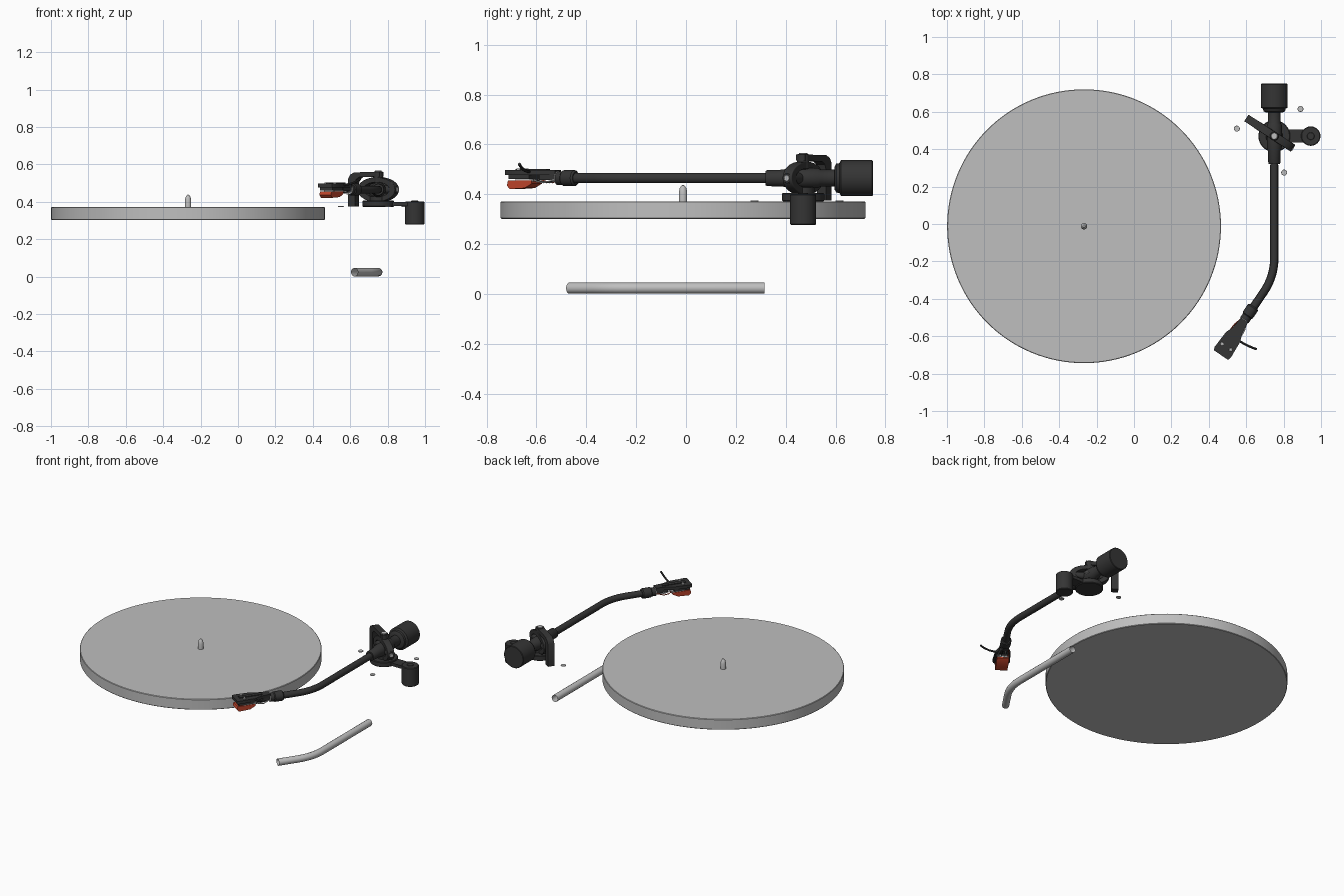
import bpy, bmesh, math
from mathutils import Matrix, Vector

cube = bpy.data.objects.get("Cube")
if cube:
    bpy.data.objects.remove(cube, do_unlink=True)


def material(name, r, g, b):
    m = bpy.data.materials.new(name)
    m.use_nodes = True
    m.diffuse_color = (r, g, b, 1)
    m.node_tree.nodes["Principled BSDF"].inputs["Base Color"].default_value = (r, g, b, 1)
    return m


DARK = material("charcoal", 0.035, 0.035, 0.035)
SILVER = material("silver", 0.52, 0.52, 0.52)
RED = material("red", 0.55, 0.06, 0.025)
WHITE = material("white", 0.75, 0.75, 0.75)
parts = []


def add(name, mesh, mat, matrix):
    mesh.materials.clear()
    mesh.materials.append(mat)
    mesh.transform(matrix)
    ob = bpy.data.objects.new(name, mesh)
    bpy.context.collection.objects.link(ob)
    parts.append(ob)
    return ob


def from_bmesh(name, bm, mat, matrix):
    bmesh.ops.recalc_face_normals(bm, faces=bm.faces)
    mesh = bpy.data.meshes.new(name)
    bm.to_mesh(mesh)
    bm.free()
    return add(name, mesh, mat, matrix)


def lathe(name, profile, mat, matrix, steps=32):
    """Spin (radius, height) points about local z."""
    bm = bmesh.new()
    vs = [bm.verts.new((r, 0, h)) for r, h in profile]
    edges = [bm.edges.new(p) for p in zip(vs, vs[1:])]
    bmesh.ops.spin(bm, geom=vs + edges, cent=(0, 0, 0), axis=(0, 0, 1),
                   angle=math.tau, steps=steps, use_duplicate=False)
    bmesh.ops.remove_doubles(bm, verts=bm.verts, dist=0.0002)
    return from_bmesh(name, bm, mat, matrix)


def drum(name, r, z0, z1, mat, matrix, bevel=0.003, steps=32):
    profile = [(0, z0), (r - bevel, z0), (r, z0 + bevel),
               (r, z1 - bevel), (r - bevel, z1), (0, z1)]
    return lathe(name, profile, mat, matrix, steps)


def prism(name, outline, z0, z1, mat, matrix):
    bm = bmesh.new()
    face = bm.faces.new([bm.verts.new((x, y, z0)) for x, y in outline])
    top = bmesh.ops.extrude_face_region(bm, geom=[face])["geom"]
    bmesh.ops.translate(bm, vec=(0, 0, z1 - z0),
                        verts=[g for g in top if isinstance(g, bmesh.types.BMVert)])
    return from_bmesh(name, bm, mat, matrix)


def box(name, x0, x1, y0, y1, z0, z1, mat, matrix):
    return prism(name, [(x0, y0), (x1, y0), (x1, y1), (x0, y1)], z0, z1, mat, matrix)


def curve_mesh(name, splines, mat, matrix, closed=False, dims="3D", **settings):
    cu = bpy.data.curves.new(name, "CURVE")
    cu.dimensions = dims
    for k, v in settings.items():
        setattr(cu, k, v)
    for pts in splines:
        sp = cu.splines.new("POLY")
        sp.points.add(len(pts) - 1)
        for p, co in zip(sp.points, pts):
            p.co = (*co, 1)
        sp.use_cyclic_u = closed
    tmp = bpy.data.objects.new(name + " path", cu)
    mesh = bpy.data.meshes.new_from_object(tmp)
    bpy.data.objects.remove(tmp)
    return add(name, mesh, mat, matrix)


def at(x, y, z=0):
    return Matrix.Translation((x, y, z))


I = Matrix.Identity(4)
ARM_X, ARM_Z, PIVOT_Y = 0.75, 0.465, 0.47
BEND = math.radians(34)

# platter and spindle
platter = at(-0.267, -0.012)
drum("platter", 0.732, 0.302, 0.372, SILVER, platter, 0.003, 128)
lathe("spindle", [(0, 0.37), (0.017, 0.37), (0.017, 0.408), (0.013, 0.425),
                  (0.006, 0.436), (0, 0.438)], SILVER, platter, 24)


# bent tubes: straight run, arc, then straight to the head end
def arm_path(y_start, tail, z):
    radius, y_arc = 0.32, -0.182
    pts = [(ARM_X, y_start, z)]
    for i in range(13):
        a = BEND * i / 12
        pts.append((ARM_X - radius * (1 - math.cos(a)), y_arc - radius * math.sin(a), z))
    x, y, _ = pts[-1]
    pts.append((x - tail * math.sin(BEND), y - tail * math.cos(BEND), z))
    return pts


curve_mesh("arm_tube", [arm_path(0.36, 0.14, ARM_Z)], DARK, I,
           bevel_depth=0.021, bevel_resolution=5, use_fill_caps=True)
curve_mesh("spare_tube", [arm_path(0.315, 0.13, 0.0235)], SILVER, I,
           bevel_depth=0.0225, bevel_resolution=5)

# rear shaft and counterweight, turned about the arm axis
back = at(ARM_X, 0, ARM_Z) @ Matrix.Rotation(-math.pi / 2, 4, "X")
lathe("arm_shaft", [(0, 0.32), (0.029, 0.32), (0.032, 0.325), (0.034, 0.39),
                    (0.04, 0.41), (0.04, 0.53), (0.034, 0.54), (0.034, 0.605),
                    (0, 0.605)], DARK, back)
lathe("counterweight", [(0, 0.596), (0.045, 0.596), (0.058, 0.603), (0.06, 0.616),
                        (0.072, 0.622), (0.072, 0.747), (0.069, 0.75), (0, 0.75)],
      DARK, back, 48)

# base plate, side bracket and lift cylinder
pivot = at(ARM_X, PIVOT_Y)
drum("arm_base", 0.085, 0.372, 0.406, DARK, pivot, 0.004, 48)
drum("base_column", 0.045, 0.40, 0.43, DARK, pivot)
box("side_bracket", 0.81, 0.945, 0.435, 0.505, 0.378, 0.398, DARK, I)
side = at(0.945, PIVOT_Y)
drum("side_cylinder", 0.052, 0.277, 0.402, DARK, side, 0.004, 40)
drum("cylinder_cap", 0.02, 0.40, 0.406, DARK, side, 0.002)

# gimbal ring and hooked post, drawn in an upright plane turned across the arm
gimbal = (at(ARM_X, PIVOT_Y, ARM_Z) @ Matrix.Rotation(math.radians(-33), 4, "Z")
          @ Matrix.Rotation(math.pi / 2, 4, "X"))


def ellipse(a, b, n=40):
    return [(a * math.cos(math.tau * i / n), b * math.sin(math.tau * i / n), 0)
            for i in range(n)]


curve_mesh("gimbal_ring", [ellipse(0.116, 0.062), ellipse(0.088, 0.042)], DARK, gimbal,
           closed=True, dims="2D", fill_mode="BOTH", extrude=0.018, bevel_depth=0.004)
prism("hooked_post", [(-0.178, -0.09), (-0.178, 0.06), (-0.165, 0.08), (-0.14, 0.092),
                      (0.02, 0.095), (0.02, 0.07), (-0.11, 0.066), (-0.128, 0.055),
                      (-0.136, 0.035), (-0.136, -0.09)], -0.021, 0.021, DARK, gimbal)
for s in (-1, 1):
    axis = gimbal @ Matrix.Rotation(s * math.pi / 2, 4, "Y")
    drum("side_bearing", 0.022, 0.03, 0.118, DARK, axis)
    drum("side_bearing_screw", 0.012, 0.117, 0.122, SILVER, axis, 0.001, 20)
drum("top_bearing", 0.024, 0.50, 0.562, DARK, pivot)
drum("top_bearing_screw", 0.017, 0.56, 0.566, SILVER, pivot, 0.001, 24)

# mounting screw discs
for x, y in ((0.55, 0.51), (0.89, 0.615), (0.803, 0.275)):
    drum("mounting_screw", 0.016, 0.371, 0.376, SILVER, at(x, y), 0.001, 20)

# head, laid out along local -y
head = at(0.62, -0.47, ARM_Z) @ Matrix.Rotation(-BEND, 4, "Z")
forward = head @ Matrix.Rotation(math.pi / 2, 4, "X")
lathe("head_collar", [(0, -0.035), (0.026, -0.035), (0.032, -0.028), (0.032, 0.022),
                      (0.027, 0.027), (0.027, 0.05), (0, 0.05)], DARK, forward)
drum("collar_ring", 0.028, 0.05, 0.054, SILVER, forward, 0.001)
half = [(0.022, -0.052), (0.03, -0.12), (0.046, -0.16), (0.052, -0.26), (0.046, -0.278)]
outline = half + [(-x, y) for x, y in reversed(half)]
prism("headshell", outline, 0.012, 0.032, DARK, head)
box("headshell_neck", -0.02, 0.02, -0.13, -0.05, -0.008, 0.02, DARK, head)
box("headshell_rib", -0.012, 0.012, -0.25, -0.1, 0.03, 0.037, DARK, head)
for s in (-1, 1):
    drum("cartridge_screw", 0.009, 0.03, 0.039, SILVER, head @ at(s * 0.028, -0.225), 0.001, 16)

# finger lift
curve_mesh("finger_lift", [[(0.02, -0.165, 0.026), (0.055, -0.16, 0.026),
                            (0.085, -0.157, 0.031), (0.115, -0.152, 0.042),
                            (0.14, -0.146, 0.057)]], DARK, head,
           bevel_depth=0.006, bevel_resolution=2, use_fill_caps=True)

# cartridge: dark mount, pale body, red nose wedge
box("cartridge_mount", -0.04, 0.04, -0.265, -0.165, -0.004, 0.013, DARK, head)
box("cartridge_body", -0.034, 0.034, -0.235, -0.15, -0.014, -0.003, SILVER, head)
wedge = head @ Matrix.Rotation(math.pi / 2, 4, "Z") @ Matrix.Rotation(math.pi / 2, 4, "X")
prism("cartridge_nose", [(-0.27, -0.01), (-0.275, -0.03), (-0.262, -0.044),
                         (-0.19, -0.04), (-0.155, -0.022), (-0.155, -0.01)],
      -0.037, 0.037, RED, wedge)

# lead wires from the cartridge to the collar
for i, mat in enumerate((RED, WHITE, DARK, WHITE)):
    x = (i - 1.5) * 0.015
    curve_mesh("lead_wire", [[(x, -0.155, -0.006), (x * 1.5, -0.13, -0.014),
                              (x * 1.4, -0.1, -0.018), (x, -0.07, -0.01),
                              (x * 0.8, -0.045, -0.006)]], mat, head,
               bevel_depth=0.003, bevel_resolution=1, use_fill_caps=True)

# smooth round surfaces, keep edges sharp
bpy.ops.object.select_all(action="DESELECT")
for ob in parts:
    ob.select_set(True)
bpy.context.view_layer.objects.active = parts[0]
bpy.ops.object.shade_smooth_by_angle(angle=math.radians(35))
